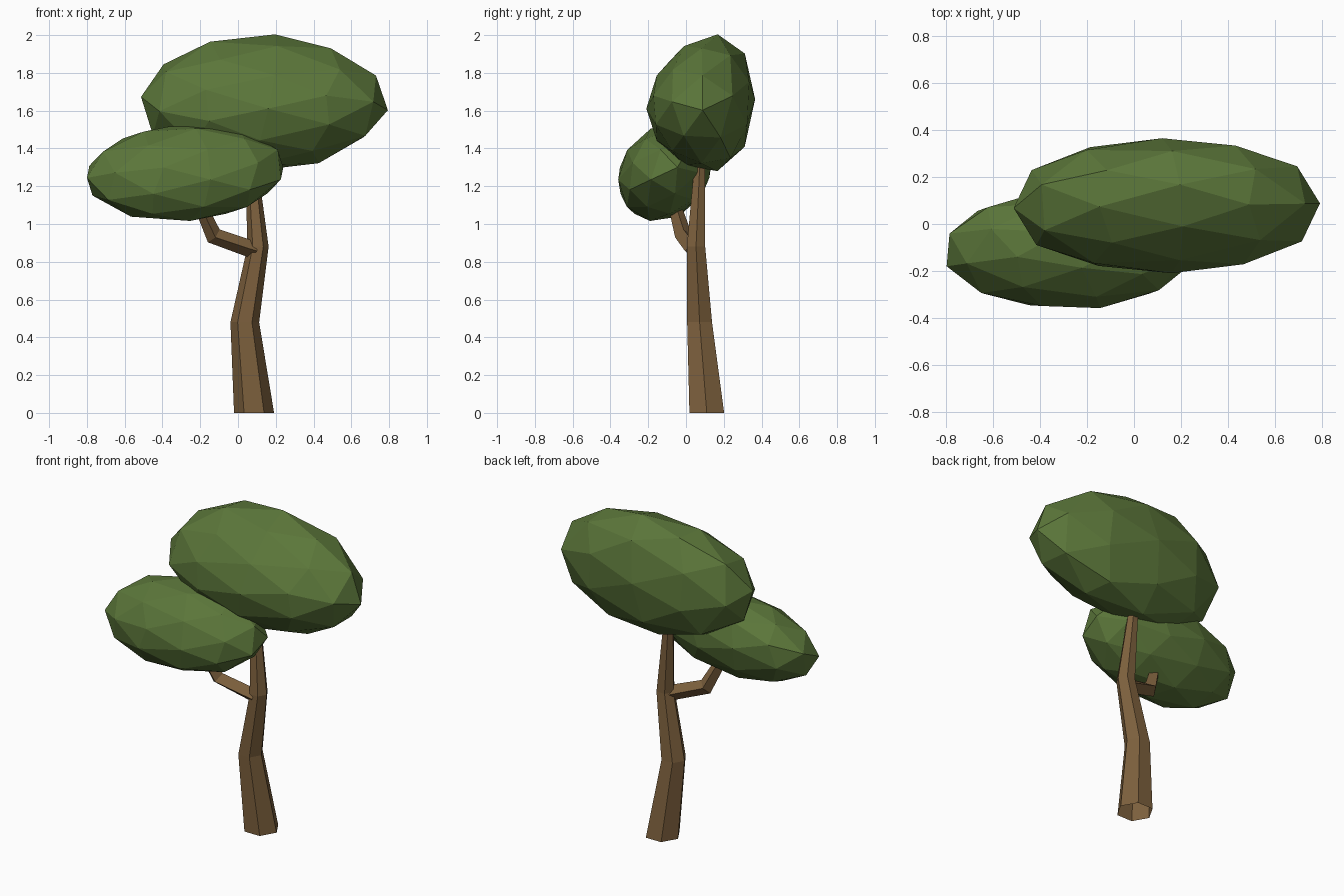
import bpy, bmesh, math
from mathutils import Vector, Matrix

cube = bpy.data.objects.get("Cube")
if cube:
    bpy.data.objects.remove(cube, do_unlink=True)


def make_material(name, rgb):
    mat = bpy.data.materials.new(name)
    mat.use_nodes = True
    mat.diffuse_color = (*rgb, 1)
    bsdf = next(n for n in mat.node_tree.nodes if n.type == 'BSDF_PRINCIPLED')
    bsdf.inputs["Base Color"].default_value = (*rgb, 1)
    bsdf.inputs["Roughness"].default_value = 0.9
    return mat


bark = make_material("bark brown", (0.205, 0.118, 0.047))
leaf = make_material("leaf green", (0.105, 0.182, 0.042))


def finish(bm, name, mat):
    mesh = bpy.data.meshes.new(name)
    bm.to_mesh(mesh)
    bm.free()
    mesh.materials.append(mat)
    obj = bpy.data.objects.new(name, mesh)
    bpy.context.collection.objects.link(obj)
    return obj


def limb(name, stations, sides, level=False):
    """Tapered faceted tube with open ends through (x, y, z, radius) stations."""
    bm = bmesh.new()
    points = [Vector(s[:3]) for s in stations]
    rings = []
    for i, p in enumerate(points):
        along = points[min(i + 1, len(points) - 1)] - points[max(i - 1, 0)]
        w = Vector((0, 0, 1)) if level else along.normalized()
        v = Vector((1, 0, 0)) if level else w.cross(Vector((0, 1, 0))).normalized()
        u = w.cross(v)
        ring = []
        for k in range(sides):
            a = math.tau * k / sides
            ring.append(bm.verts.new(p + stations[i][3] * (v * math.cos(a) + u * math.sin(a))))
        rings.append(ring)
    for low, high in zip(rings, rings[1:]):
        for k in range(sides):
            n = (k + 1) % sides
            bm.faces.new((low[k], low[n], high[n], high[k]))
    return finish(bm, name, bark)


def crown(name, centre, radii, pole, lean, swell, blunt):
    """Faceted ellipsoid with an end vertex at pole.

    lean shifts height and swell scales height along x and y;
    blunt widens the two ends."""
    bm = bmesh.new()
    bmesh.ops.create_icosphere(bm, subdivisions=2, radius=1)
    w = Vector(pole).normalized()
    # Turn the sphere so a first-ring vertex sits directly above the pole
    ring = max((v.co for v in bm.verts if 0.8 < v.co.z < 0.9), key=lambda c: c.x)
    spin = Matrix.Rotation(-math.atan2(ring.y, ring.x), 3, 'Z')
    up = (Vector((0, 0, 1)) - w * w.z).normalized()
    frame = Matrix((up, w.cross(up), w)).transposed()
    for v in bm.verts:
        d = frame @ (spin @ v.co)
        height = radii[2] * d.z * (1 + swell[0] * d.x + swell[1] * d.y)
        shift = lean[0] * d.x + lean[1] * d.y
        v.co = Vector(centre) + Vector((radii[0] * d.x,
                                        radii[1] * d.y * (1 + blunt * d.x ** 2),
                                        height + shift))
    return finish(bm, name, leaf)


# Trunk and side branch
limb("trunk", [(0.085, 0.11, 0, 0.106), (0.036, 0.072, 0.48, 0.076),
               (0.106, 0.053, 0.88, 0.056), (0.067, 0.075, 1.36, 0.03)], 6, level=True)
limb("branch", [(0.09, 0.04, 0.86, 0.046), (-0.128, -0.013, 0.937, 0.046),
                (-0.225, -0.075, 1.15, 0.03)], 4)

# Foliage
crown("upper_crown", (0.14, 0.078, 1.636), (0.657, 0.288, 0.358), (0.99, 0.03, -0.1),
      lean=(0, 0.025), swell=(-0.06, 0.22), blunt=0.15)
crown("lower_crown", (-0.28, -0.113, 1.272), (0.537, 0.253, 0.256), (-0.96, -0.25, 0.03),
      lean=(0.025, 0.045), swell=(0, 0), blunt=0.06)
